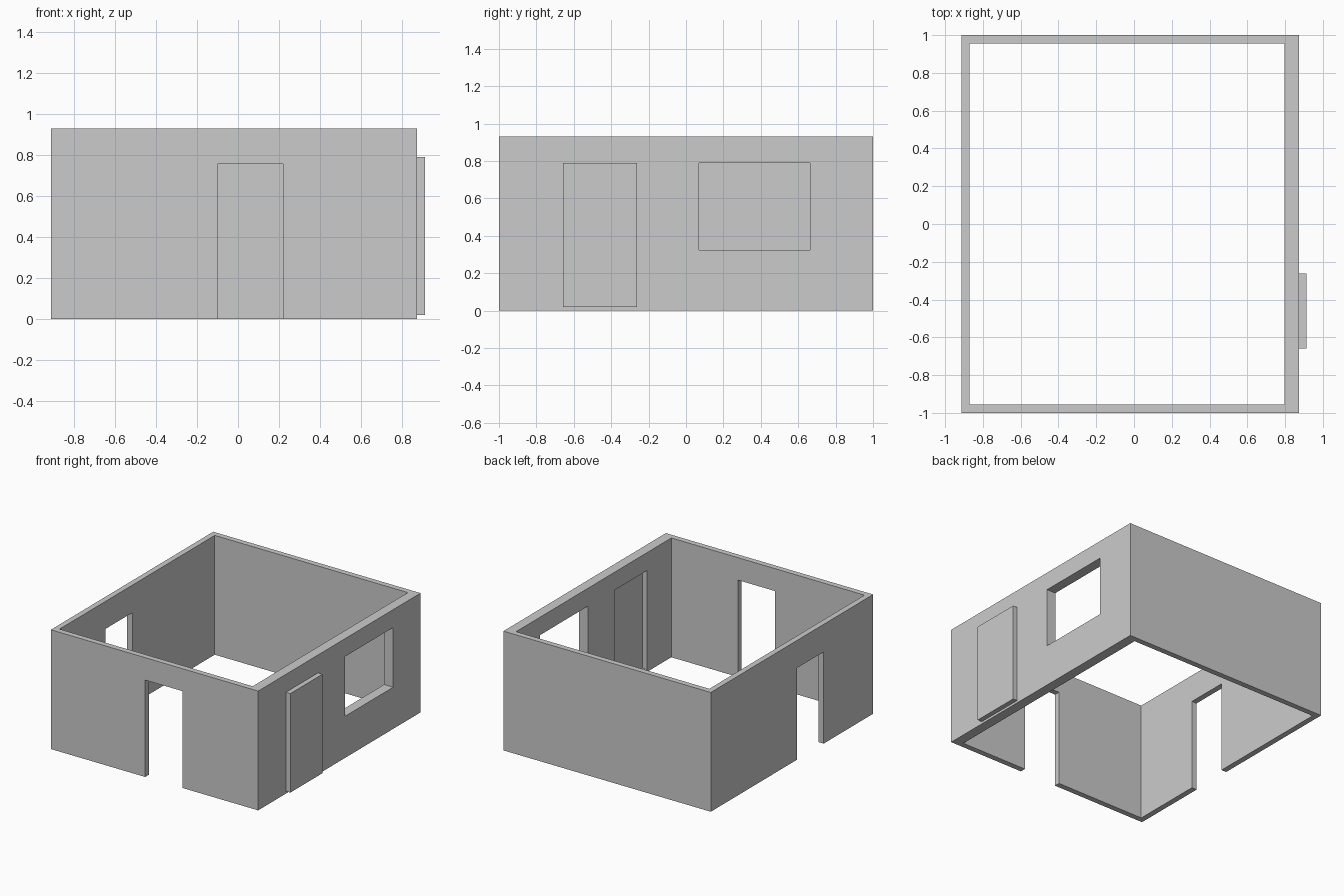
import bpy

if "Cube" in bpy.data.objects:
    bpy.data.objects.remove(bpy.data.objects["Cube"])


def box(name, x, y, z):
    """Axis-aligned box from (min, max) ranges."""
    bpy.ops.mesh.primitive_cube_add(size=1, location=[sum(r) / 2 for r in (x, y, z)])
    ob = bpy.context.object
    ob.name = ob.data.name = name
    ob.scale = [r[1] - r[0] for r in (x, y, z)]
    bpy.ops.object.transform_apply(location=True, rotation=True, scale=True)
    return ob


def cut(target, x, y, z):
    """Cut a box-shaped hole out of the target."""
    cutter = box("cutter", x, y, z)
    cutter.hide_render = True
    mod = target.modifiers.new("opening", "BOOLEAN")
    mod.operation = "DIFFERENCE"
    mod.solver = "EXACT"
    mod.object = cutter
    bpy.context.view_layer.objects.active = target
    bpy.ops.object.modifier_apply(modifier=mod.name)
    bpy.data.objects.remove(cutter)


# Wall shell, open at top and bottom, thicker on the right
walls = box("walls", (-0.914, 0.874), (-1, 1), (0, 0.93))
cut(walls, (-0.87, 0.796), (-0.956, 0.956), (-0.5, 1.5))

# Front doorway, left doorway, right window, right door opening
cut(walls, (-0.10, 0.22), (-1.2, -0.8), (-0.5, 0.755))
cut(walls, (-1.2, -0.7), (-0.39, -0.06), (-0.5, 0.715))
cut(walls, (0.6, 1.2), (0.07, 0.663), (0.325, 0.79))
cut(walls, (0.6, 1.2), (-0.658, -0.262), (0.018, 0.79))

# Door panel standing proud of the right wall, recessed on the inside
box("door_panel", (0.838, 0.912), (-0.658, -0.262), (0.018, 0.79))
